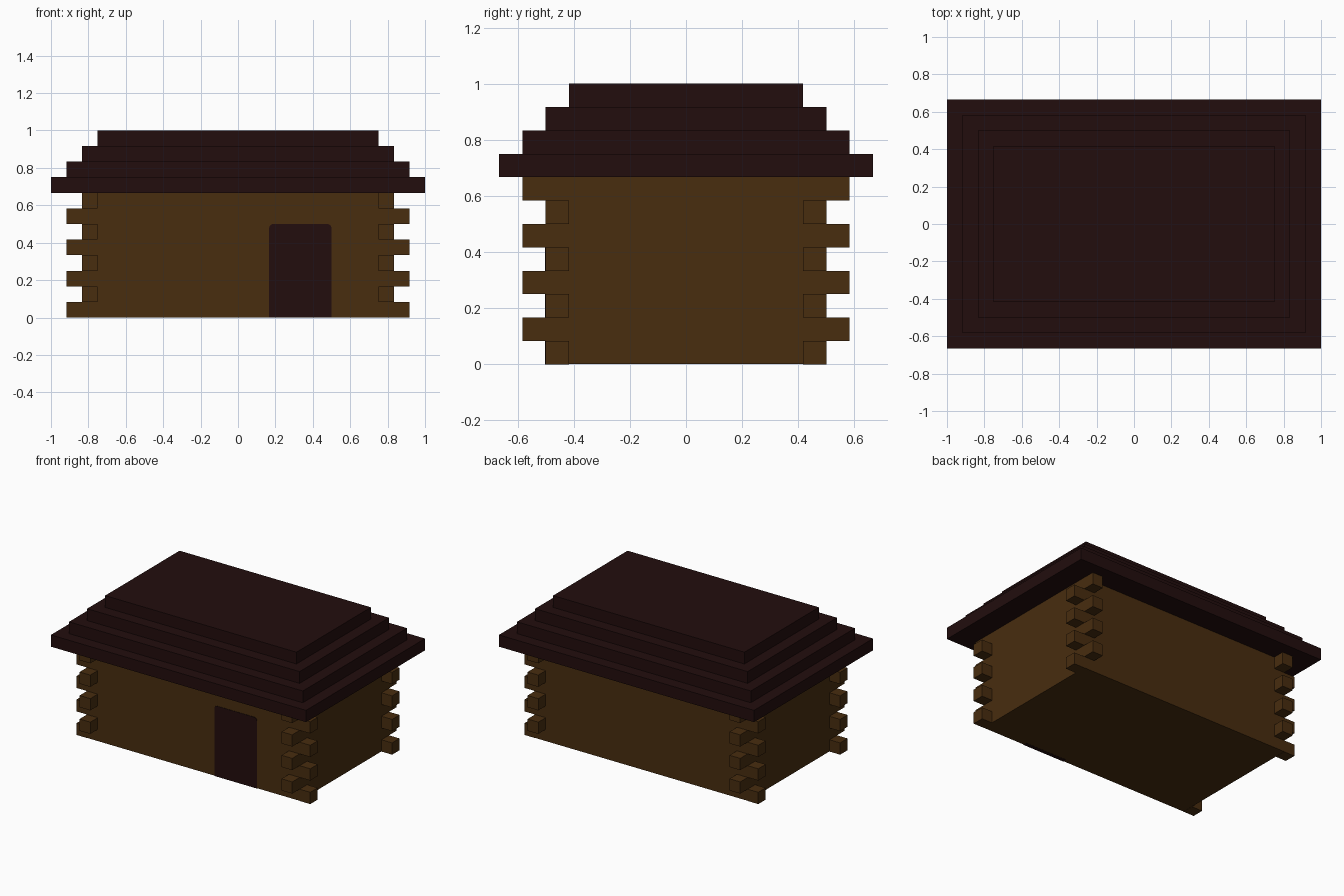
import bpy
import bmesh

if "Cube" in bpy.data.objects:
    bpy.data.objects.remove(bpy.data.objects["Cube"], do_unlink=True)

U = 1 / 12  # thickness of one log course


def make_material(name, color):
    mat = bpy.data.materials.new(name)
    mat.use_nodes = True
    mat.diffuse_color = color
    mat.node_tree.nodes["Principled BSDF"].inputs["Base Color"].default_value = color
    return mat


wood = make_material("log brown", (0.065, 0.026, 0.0048, 1))
dark = make_material("dark brown", (0.016, 0.004, 0.004, 1))


def add_box(bm, lo, hi):
    """Add an axis-aligned box between two corners."""
    verts = bmesh.ops.create_cube(bm, size=1)["verts"]
    for v in verts:
        v.co = [hi[i] if v.co[i] > 0 else lo[i] for i in range(3)]
    return verts


def finish(name, bm, mat):
    bmesh.ops.recalc_face_normals(bm, faces=bm.faces)
    mesh = bpy.data.meshes.new(name)
    bm.to_mesh(mesh)
    bm.free()
    mesh.materials.append(mat)
    obj = bpy.data.objects.new(name, mesh)
    bpy.context.collection.objects.link(obj)
    return obj


# Cabin walls, a hair above the ground so the door sill shows underneath
bm = bmesh.new()
add_box(bm, (-10 * U, -6 * U, 0.001), (10 * U, 6 * U, 8 * U))
finish("cabin_walls", bm, wood)

# Interlocking log ends: courses alternate between sideways and front-to-back
bm = bmesh.new()
for course in range(8):
    x0, y0 = (10, 5) if course % 2 == 0 else (9, 6)
    for sx in (-1, 1):
        for sy in (-1, 1):
            xs = sorted((sx * x0 * U, sx * (x0 + 1) * U))
            ys = sorted((sy * y0 * U, sy * (y0 + 1) * U))
            add_box(bm, (xs[0], ys[0], course * U), (xs[1], ys[1], (course + 1) * U))
finish("log_ends", bm, wood)

# Stepped roof, each tier one unit smaller on every side
for tier in range(4):
    bm = bmesh.new()
    x, y, z = (12 - tier) * U, (8 - tier) * U, (8 + tier) * U
    add_box(bm, (-x, -y, z), (x, y, z + U))
    finish(f"roof_tier_{tier + 1}", bm, dark)

# Door set almost flush in the front wall, with rounded top corners
bm = bmesh.new()
add_box(bm, (2 * U, -6 * U - 0.003, 0), (6 * U, -6 * U + 0.025, 6 * U))
top_edges = [e for e in bm.edges
             if all(v.co.z > 5 * U for v in e.verts)
             and abs(e.verts[0].co.x - e.verts[1].co.x) < 1e-4]
bmesh.ops.bevel(bm, geom=top_edges, offset=0.022, segments=4, profile=0.5, affect="EDGES")
finish("door", bm, dark)
